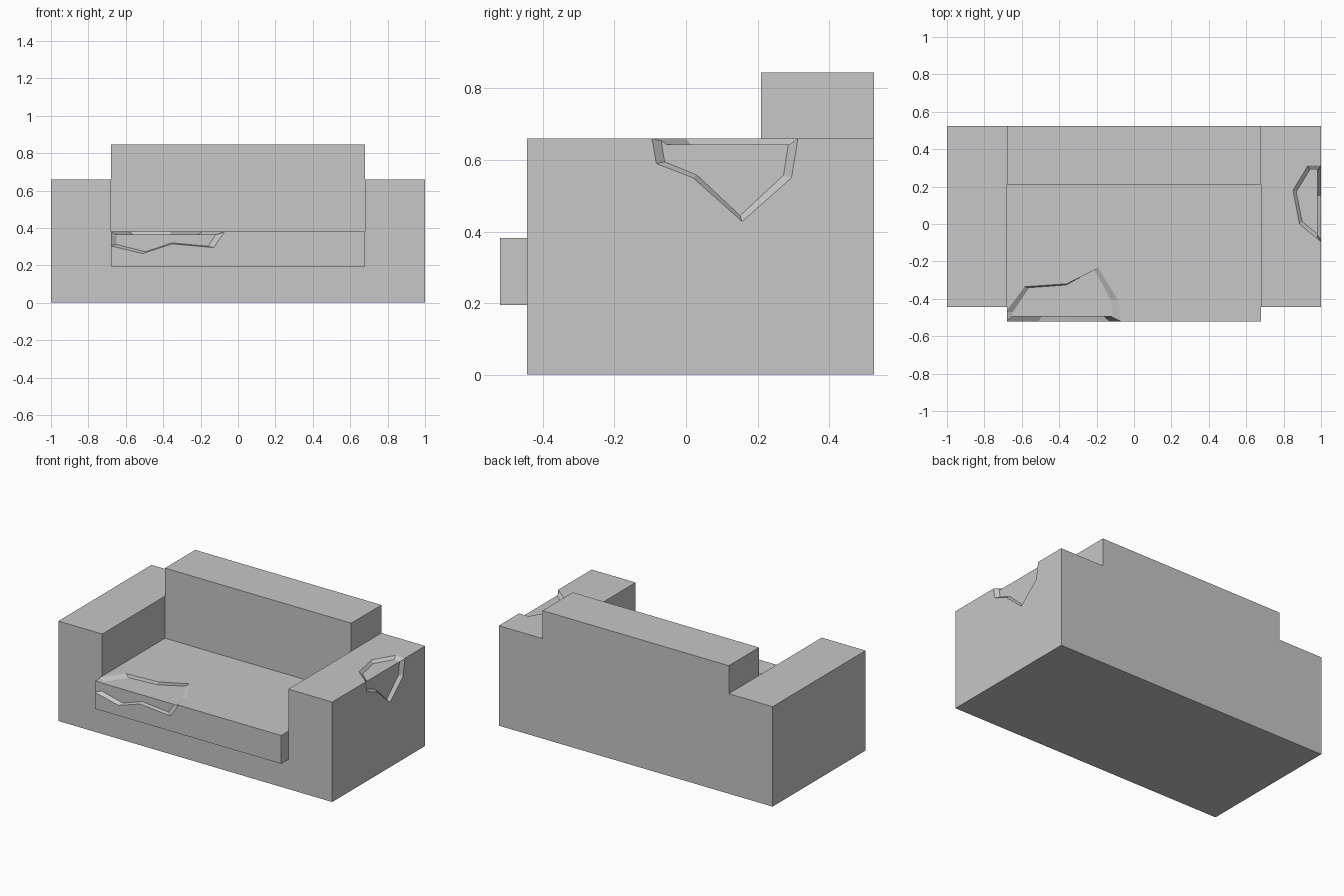
import bpy
import bmesh
from mathutils import Vector

if "Cube" in bpy.data.objects:
    bpy.data.objects.remove(bpy.data.objects["Cube"])

# Single plain upholstery colour
grey = bpy.data.materials.new("light_grey")
grey.use_nodes = True
colour = (0.57, 0.57, 0.57, 1)
grey.diffuse_color = colour
grey.node_tree.nodes["Principled BSDF"].inputs["Base Color"].default_value = colour


def loft(name, loops):
    """Closed solid through matching loops of points, with capped ends."""
    bm = bmesh.new()
    rings = [[bm.verts.new(p) for p in loop] for loop in loops]
    for a, b in zip(rings, rings[1:]):
        for i in range(len(a)):
            j = (i + 1) % len(a)
            bm.faces.new((a[i], a[j], b[j], b[i]))
    bm.faces.new(rings[0])
    bm.faces.new(rings[-1])
    bmesh.ops.recalc_face_normals(bm, faces=bm.faces)
    mesh = bpy.data.meshes.new(name)
    bm.to_mesh(mesh)
    bm.free()
    mesh.materials.append(grey)
    obj = bpy.data.objects.new(name, mesh)
    bpy.context.collection.objects.link(obj)
    return obj


def extrude_y(name, profile, front, back):
    return loft(name, [[(x, y, z) for x, z in profile] for y in (front, back)])


def box(name, half, front, back, low, high):
    profile = [(-half, low), (half, low), (half, high), (-half, high)]
    return extrude_y(name, profile, front, back)


def dent(target, outline, pivot, shrink, surface, depth, place):
    """Cut a shallow hollow with sloping sides into one face of the target."""
    inner = [[c + (p - c) * s for p, c, s in zip(pt, pivot, shrink)] for pt in outline]
    levels = ((inner, surface - depth), (outline, surface), (outline, surface + 0.05))
    cutter = loft("cutter", [[place(a, b, h) for a, b in loop] for loop, h in levels])
    cutter.hide_render = True
    mod = target.modifiers.new("dent", 'BOOLEAN')
    mod.operation = 'DIFFERENCE'
    mod.solver = 'EXACT'
    mod.object = cutter
    graph = bpy.context.evaluated_depsgraph_get()
    mesh = bpy.data.meshes.new_from_object(target.evaluated_get(graph))
    target.modifiers.clear()
    target.data = mesh
    bpy.data.objects.remove(cutter)


# Frame: both arms and the base as one U-shaped profile
HALF, ARM, SEAT = 0.68, 0.66, 0.195
right = [(HALF, SEAT), (HALF, ARM), (1, ARM), (1, 0)]
profile = right + [(-x, z) for x, z in reversed(right)]
frame = extrude_y("frame", profile, -0.445, 0.525)

# Backrest and seat cushion
box("backrest", HALF, 0.21, 0.525, SEAT, 0.845)
cushion = box("seat_cushion", HALF, -0.52, 0.21, SEAT, 0.382)


def on_top(x, y, h):
    return Vector((x, y, h))


def on_side(y, z, h):
    return Vector((h, y, z))


def on_front(x, z, h):
    return Vector((x, -h, z))


# Torn patch on the left arm, wrapping over its outer edge
dent(frame, [(1.1, 0.313), (0.93, 0.313), (0.85, 0.18), (0.885, 0.0),
             (1, -0.095), (1.1, -0.095)],
     (1, 0.11), (0.88, 0.88), ARM, 0.017, on_top)
dent(frame, [(-0.095, 0.75), (-0.095, 0.66), (-0.083, 0.59), (0.02, 0.55),
             (0.157, 0.428), (0.295, 0.55), (0.313, 0.66), (0.313, 0.75)],
     (0.11, 0.66), (0.88, 0.93), 1, 0.02, on_side)

# Torn patch on the cushion, wrapping over its front edge
dent(cushion, [(-0.685, -0.6), (-0.685, -0.47), (-0.585, -0.335), (-0.36, -0.32),
               (-0.19, -0.235), (-0.09, -0.4), (-0.07, -0.52), (-0.07, -0.6)],
     (-0.38, -0.52), (0.88, 0.97), 0.382, 0.018, on_top)
dent(cushion, [(-0.685, 0.45), (-0.685, 0.305), (-0.51, 0.263), (-0.35, 0.315),
               (-0.13, 0.295), (-0.07, 0.382), (-0.07, 0.45)],
     (-0.38, 0.382), (0.88, 0.92), 0.52, 0.025, on_front)
